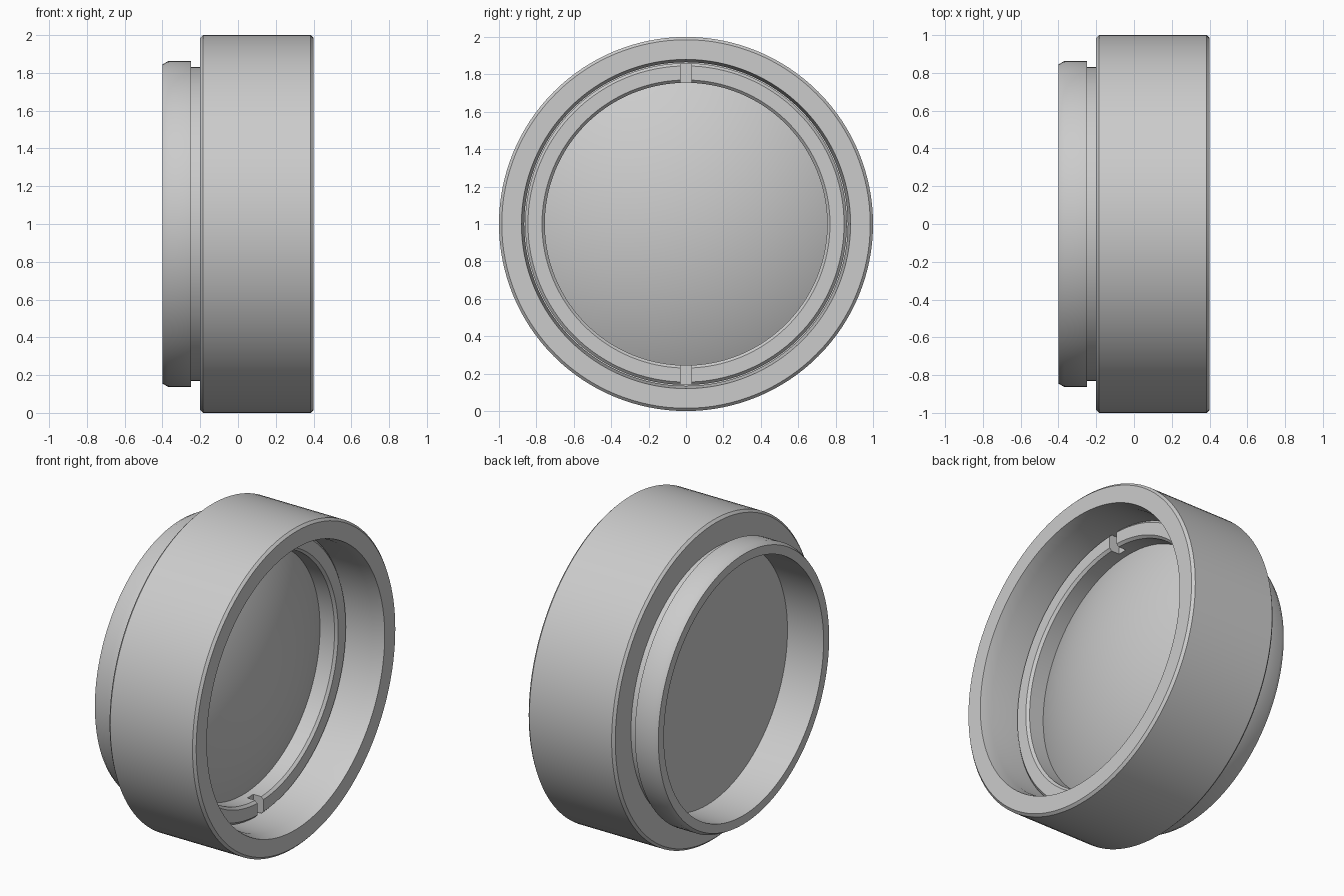
import bpy, bmesh, math

cube = bpy.data.objects.get("Cube")
if cube:
    bpy.data.objects.remove(cube, do_unlink=True)

SEG = 128

grey = bpy.data.materials.new("plain grey")
grey.use_nodes = True
COL = (0.6, 0.6, 0.6, 1.0)
grey.diffuse_color = COL
grey.node_tree.nodes["Principled BSDF"].inputs["Base Color"].default_value = COL


def finish(bm, name):
    bmesh.ops.recalc_face_normals(bm, faces=bm.faces)
    mesh = bpy.data.meshes.new(name)
    bm.to_mesh(mesh)
    bm.free()
    mesh.materials.append(grey)
    ob = bpy.data.objects.new(name, mesh)
    bpy.context.collection.objects.link(ob)
    ob.location.z = 1.0
    return ob


def lathe(name, profile, closed=True):
    """Revolve (x, radius) points about the x axis."""
    bm = bmesh.new()
    rings = []
    for x, r in profile:
        if r == 0:
            rings.append([bm.verts.new((x, 0, 0))] * SEG)
        else:
            rings.append([bm.verts.new((x, r * math.sin(2 * math.pi * i / SEG),
                                        r * math.cos(2 * math.pi * i / SEG)))
                          for i in range(SEG)])
    pairs = list(zip(rings, rings[1:]))
    if closed:
        pairs.append((rings[-1], rings[0]))
    for a, b in pairs:
        for i in range(SEG):
            j = (i + 1) % SEG
            quad = list(dict.fromkeys((a[i], a[j], b[j], b[i])))
            bm.faces.new(quad)
    return finish(bm, name)


def smooth(ob):
    bpy.ops.object.select_all(action='DESELECT')
    ob.select_set(True)
    bpy.context.view_layer.objects.active = ob
    bpy.ops.object.shade_smooth_by_angle(angle=math.radians(32))


# Barrel: stepped outside, tapered bore mouth, seat for the lens
barrel = lathe("barrel", [
    (-0.40, 0.845), (-0.37, 0.862), (-0.25, 0.862), (-0.25, 0.83),
    (-0.20, 0.83), (-0.20, 0.985), (-0.185, 1.0), (0.385, 1.0),
    (0.40, 0.985), (0.40, 0.88), (0.33, 0.865), (-0.15, 0.865),
    (-0.15, 0.79), (-0.40, 0.79)])

# Lens: flat back, domed front
R, TOP, RIM = 1.67, 0.22, 0.86
arc = [RIM * (1 - k / 16) for k in range(17)]
dome = [(TOP - R + math.sqrt(R * R - r * r), r) for r in arc]
lens = lathe("lens", [(-0.15, 0), (-0.15, RIM)] + dome, closed=False)

# Retaining ring with two spanner slots
ring = lathe("retaining_ring", [
    (0.02, 0.755), (0.14, 0.755), (0.155, 0.77), (0.155, 0.845),
    (0.14, 0.86), (0.02, 0.86)])

bm = bmesh.new()
for side in (1, -1):
    box = bmesh.ops.create_cube(bm, size=1)["verts"]
    for v in box:
        v.co = (v.co.x * 0.16 + 0.165, v.co.y * 0.06, v.co.z * 0.3 + side * 0.81)
cutter = finish(bm, "slot_cutter")
cutter.hide_render = True

cut = ring.modifiers.new("slots", 'BOOLEAN')
cut.operation = 'DIFFERENCE'
cut.solver = 'EXACT'
cut.object = cutter
bpy.context.view_layer.objects.active = ring
ring.select_set(True)
bpy.ops.object.modifier_apply(modifier=cut.name)
bpy.data.objects.remove(cutter, do_unlink=True)

for ob in (barrel, lens, ring):
    smooth(ob)
